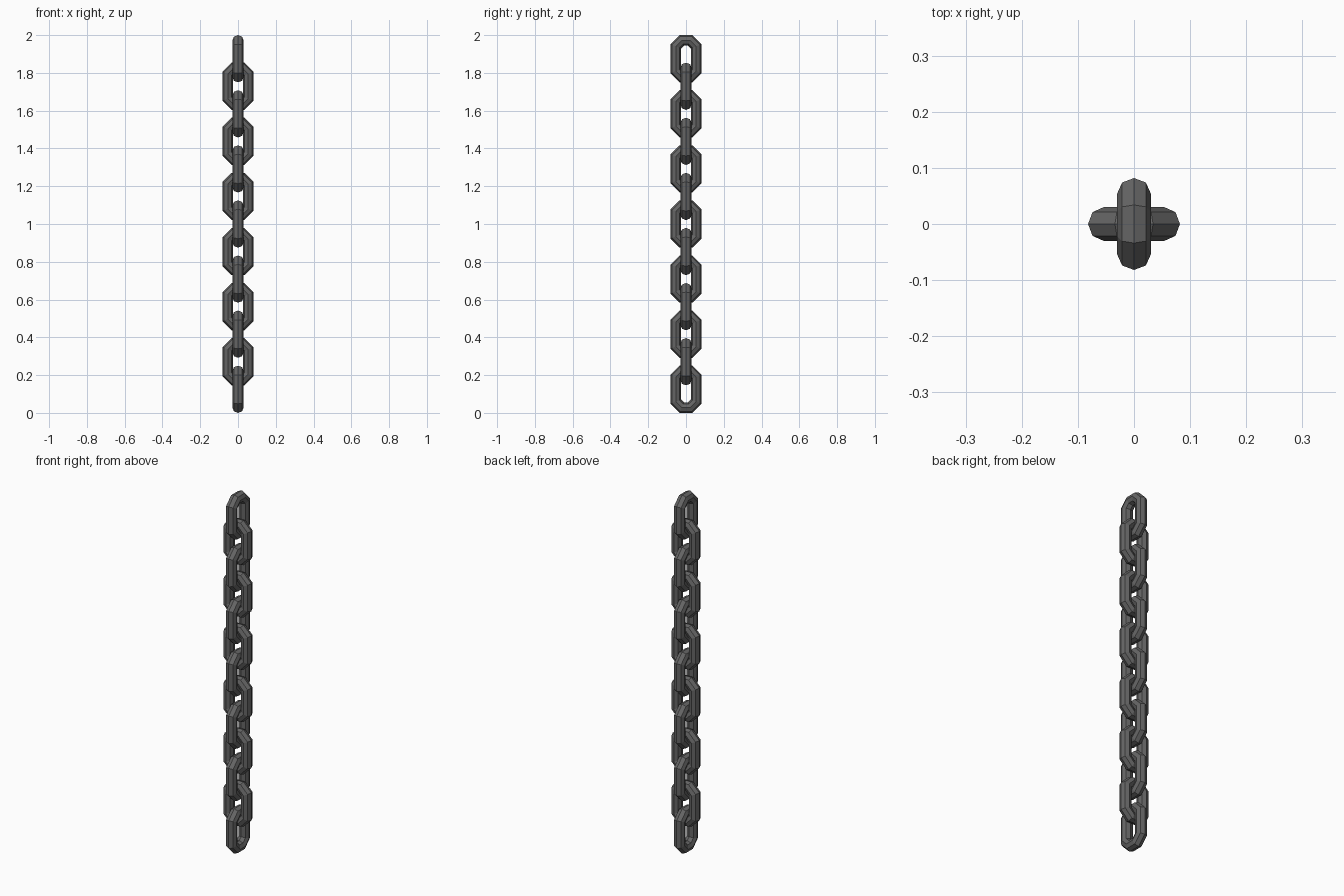
import bpy, bmesh
from math import sin, cos, pi

if "Cube" in bpy.data.objects:
    bpy.data.objects.remove(bpy.data.objects["Cube"])

N_LINKS = 13
LENGTH = 0.25                        # overall height of one link
WIRE = 0.03                          # wire radius
RING = 0.0587                        # ring radius at the wire centre
PITCH = (2.0 - LENGTH) / (N_LINKS - 1)
STRETCH = LENGTH / 2 - (RING + WIRE) * cos(pi / 8)


def link_mesh():
    """Eight-sided ring of eight-sided wire in the YZ plane, pulled long in z."""
    bm = bmesh.new()
    rings = []
    for i in range(8):
        a = pi / 8 + i * pi / 4
        shift = STRETCH if sin(a) > 0 else -STRETCH
        ring = []
        for j in range(8):
            b = j * pi / 4
            r = RING + WIRE * cos(b)
            ring.append(bm.verts.new((WIRE * sin(b), r * cos(a), r * sin(a) + shift)))
        rings.append(ring)
    for i in range(8):
        p, q = rings[i], rings[(i + 1) % 8]
        for j in range(8):
            k = (j + 1) % 8
            bm.faces.new((p[j], q[j], q[k], p[k]))
    bmesh.ops.recalc_face_normals(bm, faces=bm.faces)
    me = bpy.data.meshes.new("chain_link")
    bm.to_mesh(me)
    bm.free()
    return me


# Chain: alternate links turned a quarter
mesh = link_mesh()
for n in range(N_LINKS):
    ob = bpy.data.objects.new(f"chain_link_{n + 1}", mesh)
    ob.location.z = LENGTH / 2 + n * PITCH
    ob.rotation_euler.z = (n % 2) * pi / 2
    bpy.context.collection.objects.link(ob)

# Dark iron
mat = bpy.data.materials.new("dark_iron")
mat.diffuse_color = (0.13, 0.13, 0.13, 1)
mat.use_nodes = True
mat.node_tree.nodes["Principled BSDF"].inputs["Base Color"].default_value = mat.diffuse_color
mesh.materials.append(mat)
